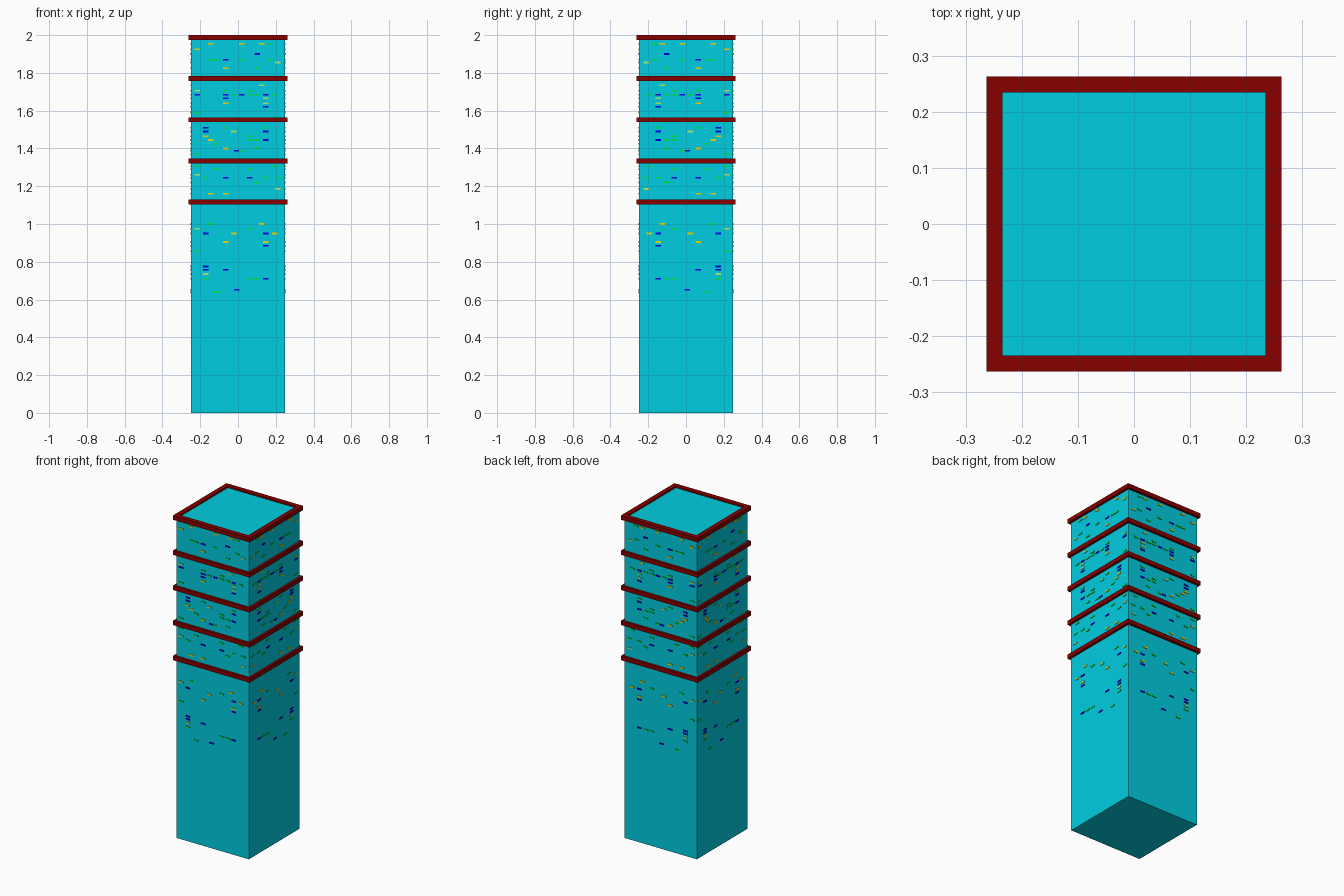
import bpy, bmesh
from mathutils import Matrix

if "Cube" in bpy.data.objects:
    bpy.data.objects.remove(bpy.data.objects["Cube"])

HALF = 0.248          # half width of the tower
BAR = 0.2515          # half length of the window bars, poking out on both sides


def material(name, rgb):
    m = bpy.data.materials.new(name)
    m.diffuse_color = (*rgb, 1)
    m.use_nodes = True
    m.node_tree.nodes["Principled BSDF"].inputs["Base Color"].default_value = m.diffuse_color
    return m


def add_box(bm, size, centre):
    bmesh.ops.create_cube(bm, size=1, matrix=Matrix.Translation(centre) @ Matrix.Diagonal((*size, 1)))


def finish(bm, name, mat):
    mesh = bpy.data.meshes.new(name)
    bm.to_mesh(mesh)
    bm.free()
    mesh.materials.append(mat)
    obj = bpy.data.objects.new(name, mesh)
    bpy.context.collection.objects.link(obj)
    return obj


# Main shaft, its roof slightly below the top rim
bm = bmesh.new()
add_box(bm, (2 * HALF, 2 * HALF, 1.99), (0, 0, 0.995))
finish(bm, "tower_shaft", material("cyan", (0.0, 0.62, 0.75)))

# Square ring ledges
red = material("dark_red", (0.25, 0.0, 0.0))


def ledge(index, z, outer=0.263, inner=0.234, h=0.026):
    bm = bmesh.new()
    loops = []
    for r, dz in ((outer, -h / 2), (outer, h / 2), (inner, h / 2), (inner, -h / 2)):
        loops.append([bm.verts.new((sx * r, sy * r, z + dz))
                      for sx, sy in ((-1, -1), (1, -1), (1, 1), (-1, 1))])
    for k in range(4):
        a, b = loops[k], loops[(k + 1) % 4]
        for i in range(4):
            j = (i + 1) % 4
            bm.faces.new((a[i], a[j], b[j], b[i]))
    bmesh.ops.recalc_face_normals(bm, faces=bm.faces)
    finish(bm, f"ledge_{index}", red)


for i in range(5):
    ledge(i + 1, 1.987 - 0.2175 * i)

# Window pattern: one row per height, one letter per column
COLUMNS = (-.216, -.17, -.145, -.112, -.065, -.022, -.007, .02,
           .062, .103, .127, .147, .168, .194, .21)
ROWS = {
    1.955: "..y....y..y.g..",
    1.925: "y..............",
    1.90: ".........b.....",
    1.87: "..ggb..g....g..",
    1.855: "..............l",
    1.825: "....y....g.....",
    1.735: "..........l....",
    1.705: "l...g...g......",
    1.685: "b...bg.bgg.b.g.",
    1.665: "....b......l...",
    1.64: "....y......l...",
    1.62: "...........b...",
    1.59: "g..............",
    1.51: ".b..g......g...",
    1.49: ".b...l.....b...",
    1.465: ".y......g......",
    1.445: "..y.....gg.b...",
    1.425: "...g...........",
    1.40: "....y....g.....",
    1.388: "......bg.......",
    1.37: "g..............",
    1.305: "g............g.",
    1.29: "...g....g......",
    1.26: "l..............",
    1.245: ".g..b...b..g..g",
    1.22: ".........g.....",
    1.185: "..............l",
    1.16: "..y.y..........",
    1.00: "..g.......y....",
    0.975: "l.......g......",
    0.95: ".b...y.....b.y.",
    0.905: "....y......y...",
    0.885: "...........b...",
    0.855: "g..............",
    0.775: ".b.............",
    0.757: ".b..b..........",
    0.735: ".l.............",
    0.71: ".g......gg.b...",
    0.652: "......b........",
    0.64: "...g...........",
}
COLOURS = {
    "y": ("yellow", (0.85, 0.7, 0.0)),
    "g": ("green", (0.0, 0.75, 0.07)),
    "l": ("lime", (0.4, 0.85, 0.15)),
    "b": ("blue", (0.0, 0.0, 0.75)),
}

# Bars run right through the shaft; the sideways set is the same pattern turned
for key, (label, rgb) in COLOURS.items():
    bm = bmesh.new()
    for z, row in ROWS.items():
        for x, cell in zip(COLUMNS, row):
            if cell == key:
                add_box(bm, (0.029, 2 * BAR, 0.009), (x, 0, z))
                add_box(bm, (2 * BAR, 0.029, 0.009), (0, -x, z))
    finish(bm, f"{label}_windows", material(label, rgb))
